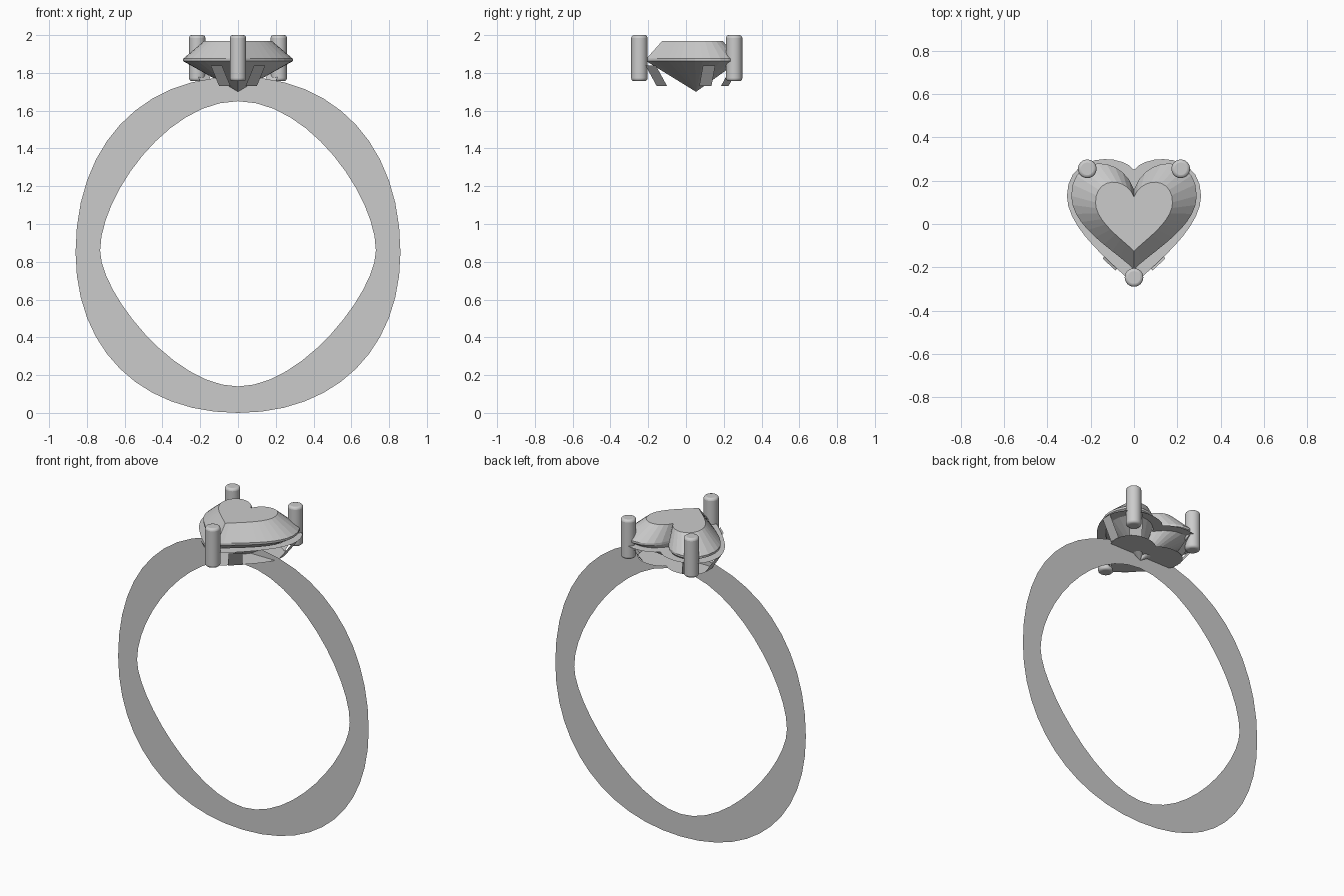
import bpy, bmesh, math
from mathutils import Vector
from mathutils.geometry import interpolate_bezier

if "Cube" in bpy.data.objects:
    bpy.data.objects.remove(bpy.data.objects["Cube"])

CY = 0.053  # depth of the band plane and the gem point


def bez(p0, p1, p2, p3, n):
    return [tuple(v) for v in interpolate_bezier(Vector(p0), Vector(p1), Vector(p2), Vector(p3), n + 1)]


def mesh_obj(name, verts, faces, fix_normals=True):
    me = bpy.data.meshes.new(name)
    me.from_pydata(verts, [], faces)
    if fix_normals:
        bm = bmesh.new()
        bm.from_mesh(me)
        bmesh.ops.recalc_face_normals(bm, faces=bm.faces)
        bm.to_mesh(me)
        bm.free()
    ob = bpy.data.objects.new(name, me)
    bpy.context.collection.objects.link(ob)
    return ob


def mirrored(half):
    # Close a right-hand half outline that starts and ends on x = 0
    return half + [(-x, y) for x, y in half[-2:0:-1]]


def heart(w, notch, top, side, tip, n=10):
    lobe = bez((0, notch), (0.2 * w, top), (w, top), (w, side), n)
    flank = bez((w, side), (w, side - 0.5 * w), (0.3 * w, tip + 0.3 * w), (0, tip), n)
    return mirrored([(p[0], p[1]) for p in lobe + flank[1:]])


def loft(loops, start=0):
    n = len(loops)
    m = len(loops[0])
    verts = [v for lp in loops for v in lp]
    faces = [(k * m + i, k * m + (i + 1) % m, (k + 1) * m + (i + 1) % m, (k + 1) * m + i)
             for k in range(n - 1) for i in range(m)]
    return verts, faces


def at_z(outline, z):
    return [(x, y, z) for x, y in outline]


# Flat band, a sheet between two closed curves
def band_loop(w, z0, zs, z1, top_h, side_up, side_dn, bot_h):
    up = bez((0, z1), (top_h, z1), (w, zs + side_up), (w, zs), 12)
    dn = bez((w, zs), (w, zs - side_dn), (bot_h, z0), (0, z0), 12)
    return [(x, CY, z) for x, z in mirrored([(p[0], p[1]) for p in up + dn[1:]])]


outer = band_loop(0.86, 0.0, 0.85, 1.78, 0.52, 0.56, 0.51, 0.52)
inner = band_loop(0.73, 0.14, 0.86, 1.65, 0.38, 0.28, 0.22, 0.34)
mesh_obj("ring_band", *loft([outer, inner]))

# Faceted heart gem: table, crown, thin girdle, pointed pavilion
table = heart(0.178, 0.125, 0.22, 0.10, -0.125)
girdle = heart(0.29, 0.16, 0.325, 0.13, -0.21)
verts, faces = loft([at_z(table, 1.97), at_z(girdle, 1.875), at_z(girdle, 1.862)])
m = len(table)
faces.append(tuple(range(m)))
verts.append((0, CY, 1.70))
faces += [(2 * m + i, 2 * m + (i + 1) % m, 3 * m) for i in range(m)]
mesh_obj("heart_gem", verts, faces)

# Flat heart rim below the girdle and the flat heart plate under it
rim_out = heart(0.31, 0.25, 0.33, 0.13, -0.28)
rim_in = heart(0.25, 0.16, 0.27, 0.11, -0.19)
mesh_obj("setting_rim", *loft([at_z(rim_out, 1.84), at_z(rim_in, 1.84)]))
plate = heart(0.228, 0.19, 0.25, 0.11, -0.185)
mesh_obj("setting_plate", at_z(plate, 1.73), [tuple(range(len(plate)))])

# Flat slanted struts: two foot points and the outward lean to the rim
struts = {
    "front": ((0.04, -0.155), (0.10, -0.10), (0.045, -0.06)),
    "side": ((0.226, 0.07), (0.226, 0.135), (0.08, 0.02)),
    "back": ((0.19, 0.185), (0.13, 0.225), (0.045, 0.06)),
}
for part, (a, b, lean) in struts.items():
    for s, side in ((1, "right"), (-1, "left")):
        quad = [(s * a[0], a[1], 1.73), (s * b[0], b[1], 1.73),
                (s * (b[0] + lean[0]), b[1] + lean[1], 1.84),
                (s * (a[0] + lean[0]), a[1] + lean[1], 1.84)]
        mesh_obj(f"{part}_strut_{side}", quad, [(0, 1, 2, 3)])

# Round prongs with softened ends
for name, x, y in (("prong_front", 0, -0.247), ("prong_back_right", 0.216, 0.255),
                   ("prong_back_left", -0.216, 0.255)):
    bpy.ops.mesh.primitive_cylinder_add(vertices=32, radius=0.043, depth=0.244, location=(x, y, 1.878))
    ob = bpy.context.object
    ob.name = name
    bev = ob.modifiers.new("round_ends", 'BEVEL')
    bev.width = 0.014
    bev.segments = 3
    bev.limit_method = 'ANGLE'
    bev.angle_limit = math.radians(40)
    bpy.ops.object.shade_smooth_by_angle(angle=math.radians(40))
